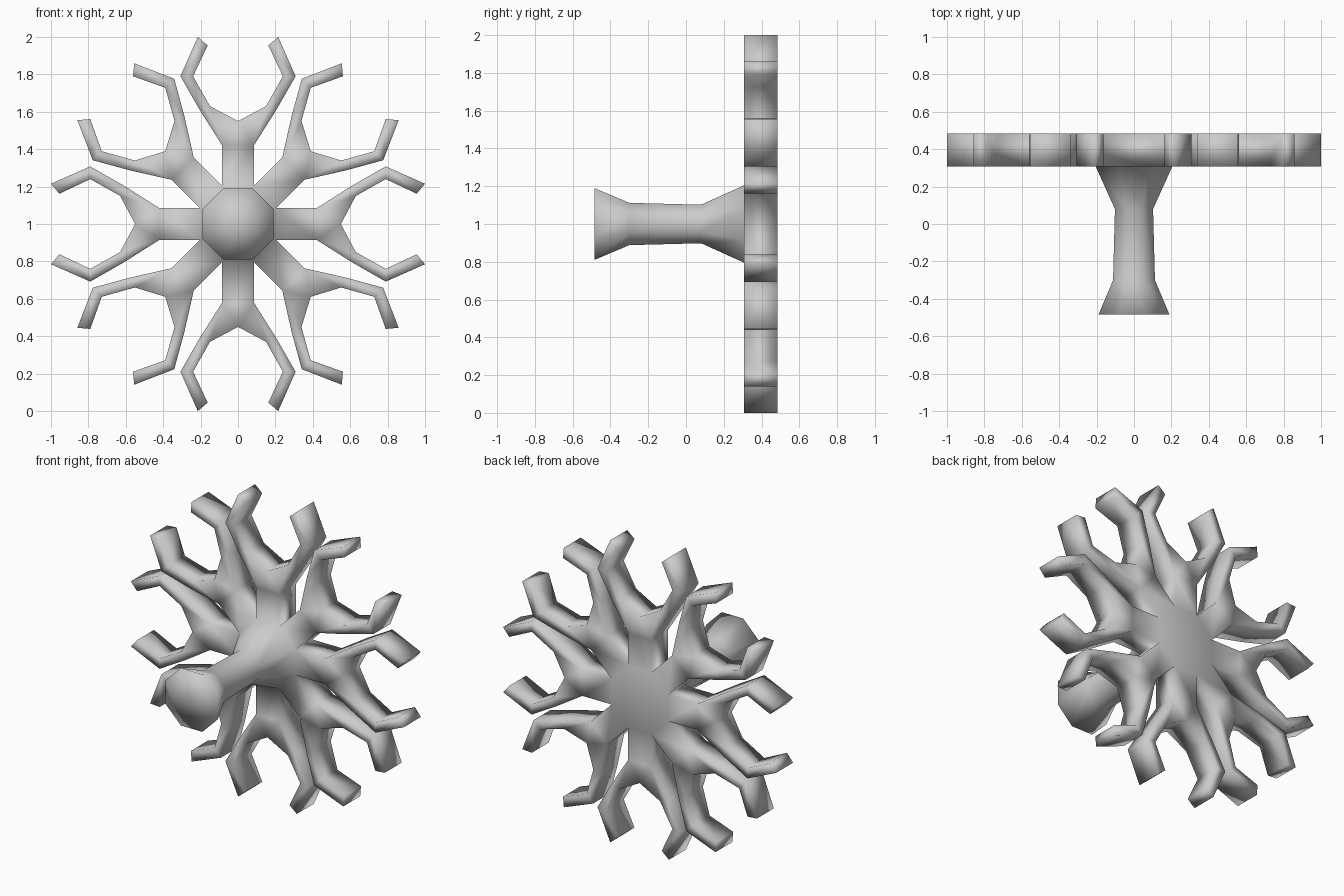
import bpy, bmesh
from math import pi, cos, sin, tan

if "Cube" in bpy.data.objects:
    bpy.data.objects.remove(bpy.data.objects["Cube"])

Y0, Y1, CZ = 0.308, 0.485, 1.0     # wheel front, wheel back, hub height
APO = 0.205                        # hub octagon apothem
HALF = APO * tan(pi / 8)           # half of one octagon side

bm = bmesh.new()


def octagon(y, apo):
    r = apo / cos(pi / 8)
    return [bm.verts.new((r * cos(pi / 8 + k * pi / 4), y,
                          CZ + r * sin(pi / 8 + k * pi / 4))) for k in range(8)]


# Octagonal handle: flared knob, waist, flare into the hub
rings = [octagon(y, a) for y, a in
         [(-0.485, 0.19), (-0.3, 0.112), (0.08, 0.102), (Y0, APO)]]
for a, b in zip(rings, rings[1:]):
    for k in range(8):
        n = (k + 1) % 8
        bm.faces.new((a[k], a[n], b[n], b[k]))
tip = bm.verts.new((0, -0.485, CZ))
for k in range(8):
    bm.faces.new((rings[0][k], rings[0][(k + 1) % 8], tip))

# Flat hub back
back = octagon(Y1, APO)
centre = bm.verts.new((0, Y1, CZ))
for k in range(8):
    bm.faces.new((back[k], back[(k + 1) % 8], centre))

# Forked arm outline as (distance out, sideways); one prong, mirrored for the other
OUTER = [(0.42, HALF), (0.61, 0.205), (0.79, 0.308), (1.0, 0.215)]
INNER = [(0.55, 0.0), (0.63, 0.15), (0.79, 0.24), (0.955, 0.162)]


def arm(angle):
    c, s = cos(angle), sin(angle)

    def pair(p, side=1):
        r, t = p[0], p[1] * side
        return [bm.verts.new((r * c - t * s, y, CZ + r * s + t * c)) for y in (Y0, Y1)]

    def slab(cols):
        for layer in (0, 1):
            bm.faces.new([q[layer] for q in cols])

    def wall(a, b):
        bm.faces.new((a[0], b[0], b[1], a[1]))

    crotch = pair(INNER[0])
    root = {sd: pair((APO, HALF), sd) for sd in (1, -1)}
    neck = {}
    for sd in (1, -1):
        out = [pair(p, sd) for p in OUTER]
        inn = [crotch] + [pair(p, sd) for p in INNER[1:]]
        neck[sd] = out[0]
        wall(root[sd], out[0])
        for i in range(3):
            slab([out[i], out[i + 1], inn[i + 1], inn[i]])
            wall(out[i], out[i + 1])
            wall(inn[i], inn[i + 1])
        wall(out[3], inn[3])
    slab([root[1], neck[1], neck[-1], root[-1]])
    slab([neck[1], crotch, neck[-1]])


for k in range(8):
    arm(k * pi / 4)

# Weld everything into one smooth skin
bmesh.ops.remove_doubles(bm, verts=bm.verts, dist=0.001)
bmesh.ops.recalc_face_normals(bm, faces=bm.faces)
for f in bm.faces:
    f.smooth = True

me = bpy.data.meshes.new("forked_wheel_with_handle")
bm.to_mesh(me)
bm.free()
ob = bpy.data.objects.new("forked_wheel_with_handle", me)
bpy.context.collection.objects.link(ob)
